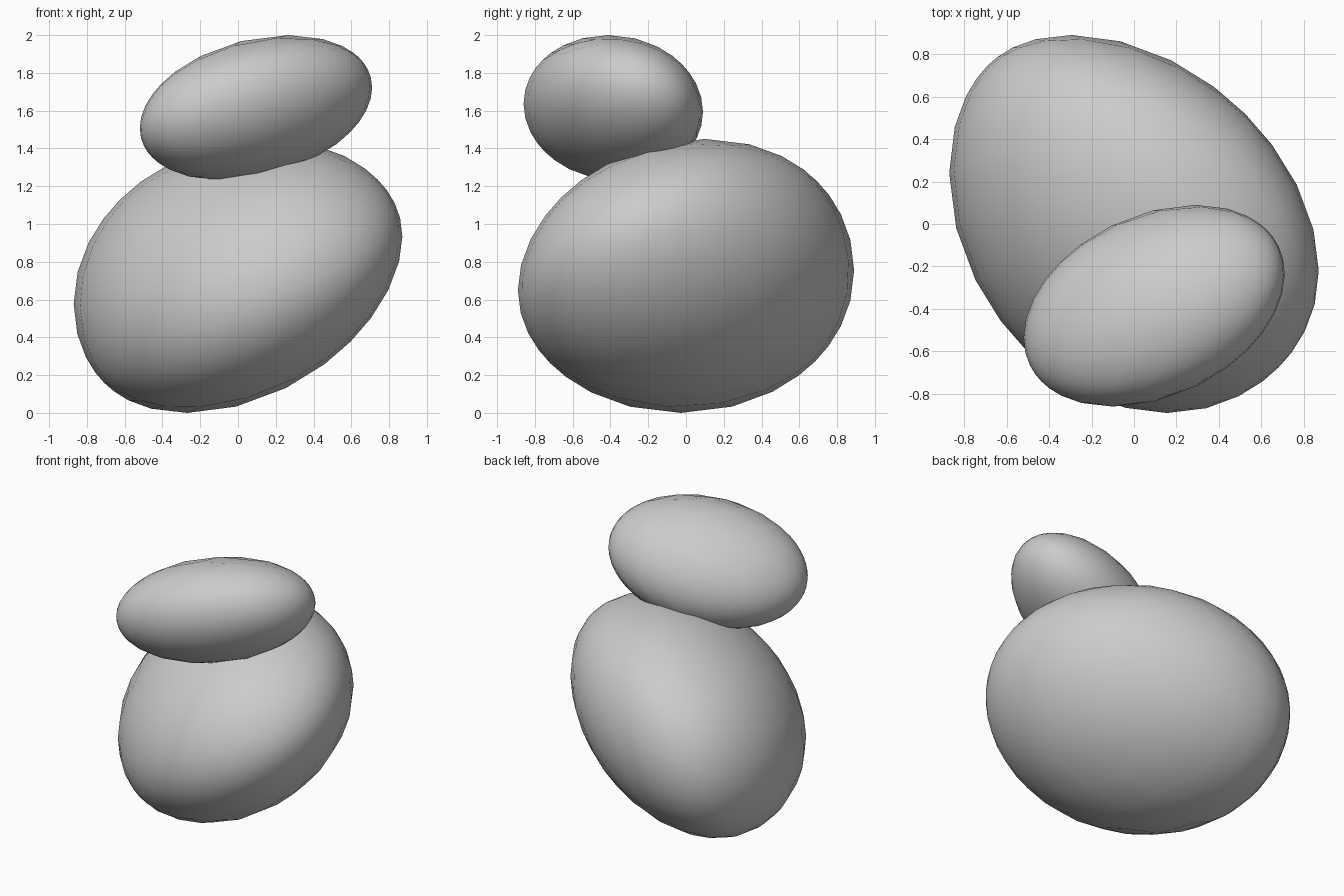
import bpy, bmesh
from mathutils import Vector, Matrix

if "Cube" in bpy.data.objects:
    bpy.data.objects.remove(bpy.data.objects["Cube"])


def shape_matrix(half, xy, xz, yz):
    """Symmetric matrix of a tilted ellipsoid from its half extents and skews."""
    a, b, c = half
    return Matrix(((a * a, xy, xz), (xy, b * b, yz), (xz, yz, c * c)))


def pebble(name, center, S, bulge=(0, 0, 0, 0, 0, 0)):
    """Quad sphere mapped by surface normal onto a tilted, slightly uneven ellipsoid."""
    a, b, c, d, e, f = bulge
    bm = bmesh.new()
    bmesh.ops.create_cube(bm, size=2)
    bmesh.ops.subdivide_edges(bm, edges=bm.edges[:], cuts=7, use_grid_fill=True)
    for v in bm.verts:
        n = v.co.normalized()
        x, y, z = n
        Sn = S @ n
        # uneven part: a cubic added to the distance of the tangent plane
        p = (a*x*x*z + b*x*z*z + c*y*y*z + d*y*z*z + e*x*x*y + f*x*y*y)
        grad = Vector((2*a*x*z + b*z*z + 2*e*x*y + f*y*y,
                       2*c*y*z + d*z*z + e*x*x + 2*f*x*y,
                       a*x*x + 2*b*x*z + c*y*y + 2*d*y*z))
        v.co = Vector(center) + Sn / n.dot(Sn) ** 0.5 + grad - 2 * p * n
    bmesh.ops.recalc_face_normals(bm, faces=bm.faces[:])
    for face in bm.faces:
        face.smooth = True
    mesh = bpy.data.meshes.new(name)
    bm.to_mesh(mesh)
    bm.free()
    obj = bpy.data.objects.new(name, mesh)
    bpy.context.collection.objects.link(obj)
    return obj


# large lower stone
pebble("lower_stone", (0, 0, 0.725),
       shape_matrix((0.87, 0.89, 0.725), -0.20, 0.155, 0.047),
       (0.03, -0.055, -0.023, 0.037, 0.01, -0.069))

# small stone resting on top
pebble("upper_stone", (0.095, -0.385, 1.615),
       shape_matrix((0.615, 0.475, 0.385), 0.092, 0.066, -0.01))
